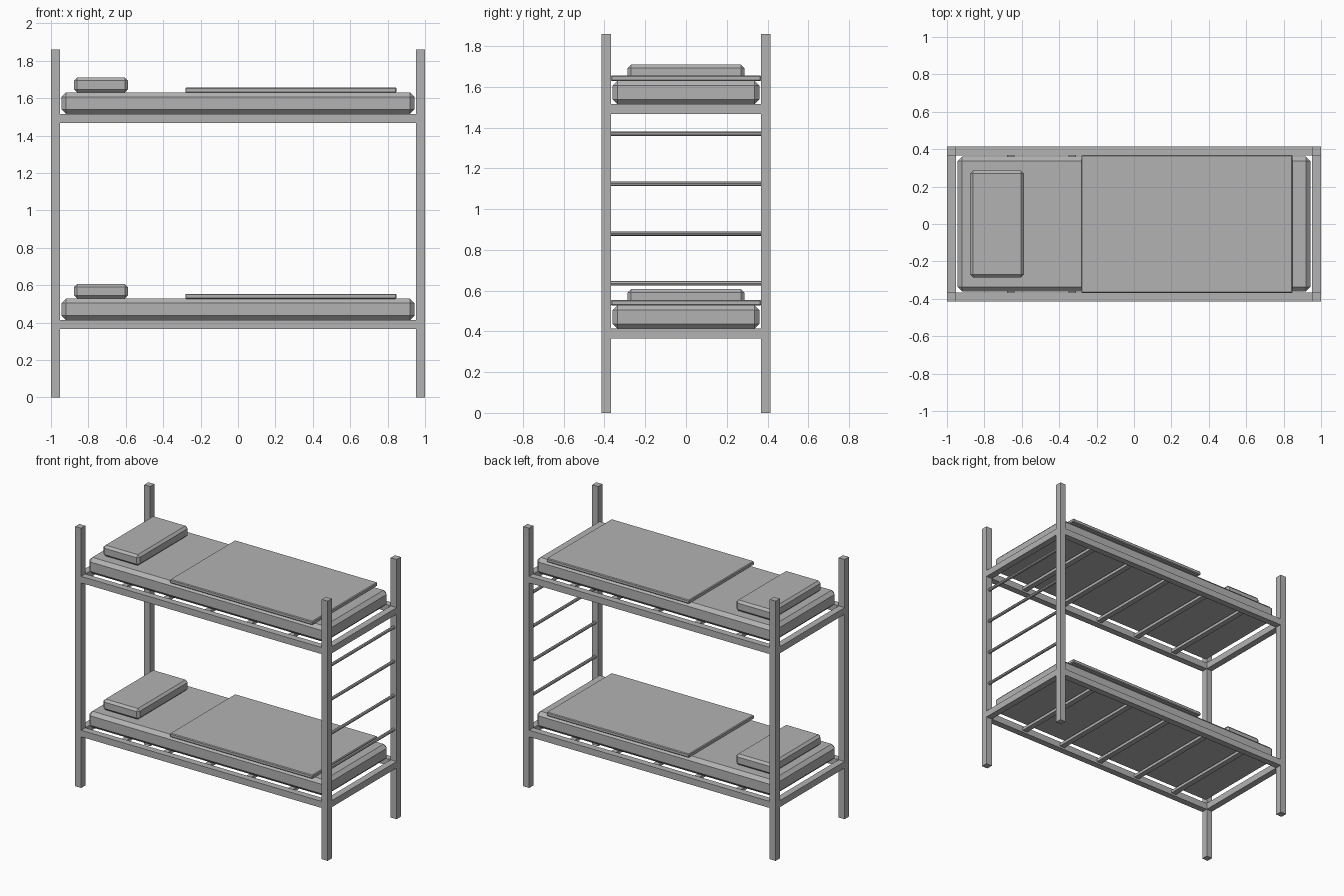
import bpy
import math

if "Cube" in bpy.data.objects:
    bpy.data.objects.remove(bpy.data.objects["Cube"])

# one flat grey for the whole model
grey = bpy.data.materials.new("plain grey")
grey.diffuse_color = (0.45, 0.45, 0.45, 1)
grey.use_nodes = True
grey.node_tree.nodes["Principled BSDF"].inputs["Base Color"].default_value = grey.diffuse_color


def box(name, x, y, z, bevel=0):
    """Box from (min, max) ranges, with an optional flat chamfer."""
    bpy.ops.mesh.primitive_cube_add(size=1, location=[(a + b) / 2 for a, b in (x, y, z)])
    ob = bpy.context.object
    ob.name = name
    ob.scale = [b - a for a, b in (x, y, z)]
    bpy.ops.object.transform_apply(location=False, rotation=False, scale=True)
    ob.data.materials.append(grey)
    if bevel:
        m = ob.modifiers.new("chamfer", 'BEVEL')
        m.width = bevel
        m.segments = 1
    return ob


def span(a, b, s):
    """Range a..b, mirrored when s is -1."""
    return tuple(sorted((a * s, b * s)))


XO, XI = 1.0, 0.953      # outer and inner faces of the posts along x
YO, YI = 0.414, 0.367    # the same along y

# corner posts
for sx in (-1, 1):
    for sy in (-1, 1):
        box("corner_post", span(XI, XO, sx), span(YI, YO, sy), (0, 1.86))

# two bunks
for label, z in (("lower", 0.366), ("upper", 1.468)):
    top = z + 0.047
    for s in (-1, 1):
        box(label + "_side_rail", (-XI, XI), span(YI, YO, s), (z, top))
        box(label + "_end_rail", span(XI, XO, s), (-YI, YI), (z, top))
    # slats under the mattress
    for i in range(-2, 3):
        x = i * 0.33
        box(label + "_slat", (x - 0.02, x + 0.02), (-YI, YI), (z + 0.013, z + 0.034))
    # bedding
    box(label + "_mattress", (-0.943, 0.943), (-0.36, 0.36), (top, z + 0.163), 0.024)
    box(label + "_pillow", (-0.876, -0.589), (-0.286, 0.286), (z + 0.163, z + 0.241), 0.016)
    box(label + "_blanket", (-0.282, 0.848), (-0.369, 0.369), (z + 0.161, z + 0.188), 0.005)

# ladder rungs between the posts at the foot end
for i in range(4):
    bpy.ops.mesh.primitive_cylinder_add(
        vertices=8, radius=0.011, depth=2 * YI,
        location=(0.9765, 0, 0.636 + i * 0.2443), rotation=(math.pi / 2, 0, 0))
    rung = bpy.context.object
    rung.name = "ladder_rung"
    rung.data.materials.append(grey)
